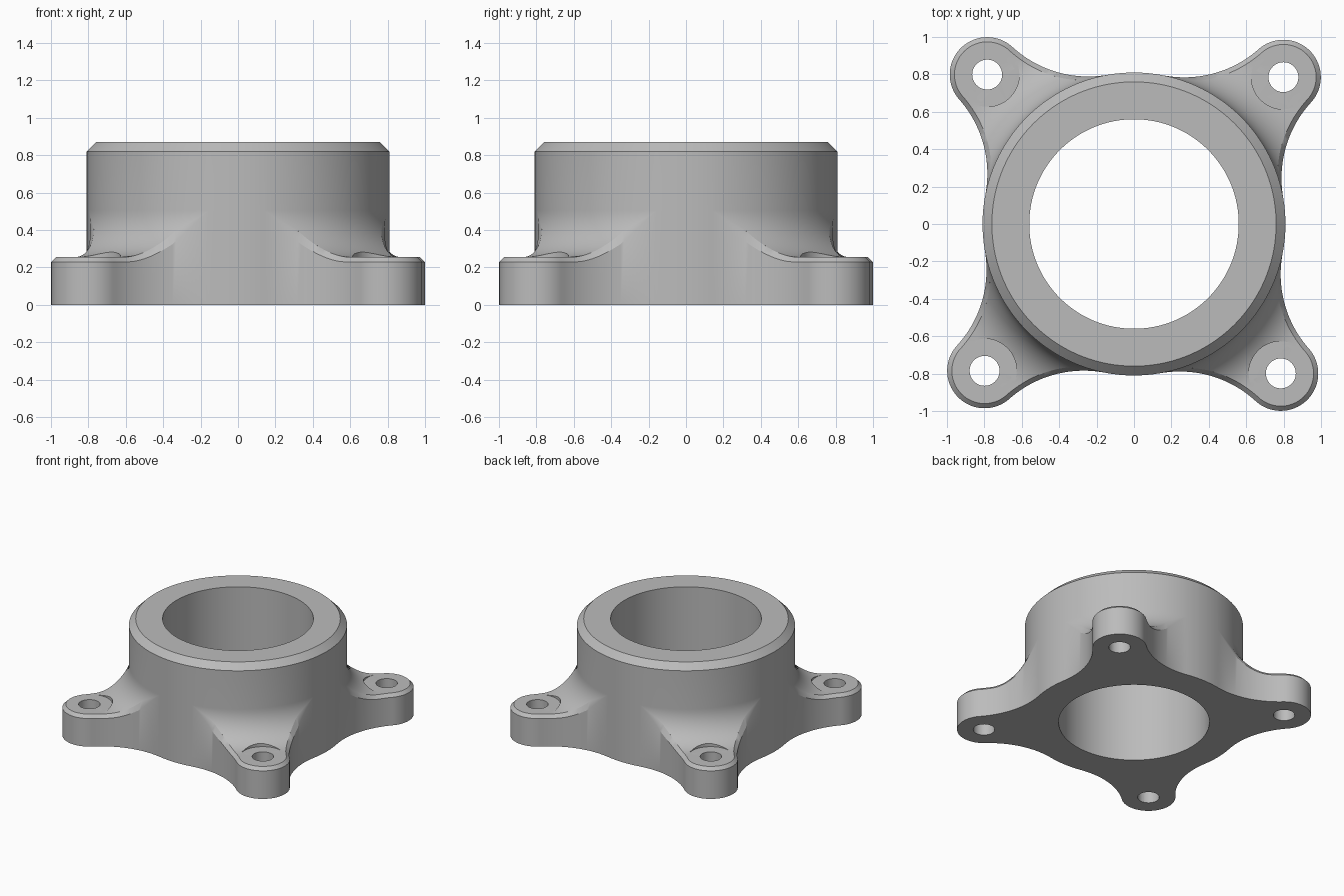
import bpy, bmesh, math
from mathutils import Vector

if "Cube" in bpy.data.objects:
    bpy.data.objects.remove(bpy.data.objects["Cube"])

# Main dimensions
RING, BORE, HEIGHT, RIM = 0.81, 0.56, 0.87, 0.05
EAR_DIST, EAR_R, EAR_TOP = 1.12, 0.2, 0.255
NECK_R, ROOT_R, EDGE = 0.6, 0.25, 0.025
TURN = math.radians(44.5)
QUARTER = math.pi / 2

mat = bpy.data.materials.new("plain_grey")
grey = (0.5, 0.5, 0.5, 1)
mat.diffuse_color = grey
mat.use_nodes = True
mat.node_tree.nodes["Principled BSDF"].inputs["Base Color"].default_value = grey


def polar(r, a):
    return Vector((r * math.cos(a), r * math.sin(a)))


def root_height(r):
    """Height of the fillet between ring and ears at radius r."""
    dx = min(max(RING + ROOT_R - r, 0), ROOT_R)
    return EAR_TOP + ROOT_R - math.sqrt(ROOT_R ** 2 - dx ** 2)


def ear_outline():
    """One quarter of the outline: (point, outward normal, ring angle)."""
    reach = RING + NECK_R
    phi = math.acos((reach ** 2 + EAR_DIST ** 2 - (EAR_R + NECK_R) ** 2) / (2 * reach * EAR_DIST))
    neck = polar(reach, phi)
    ear = Vector((EAR_DIST, 0))
    head = math.atan2(neck.y, neck.x - EAR_DIST)
    start, end = math.pi + phi, math.pi + head
    flank = []
    n = 28
    for i in range(n):
        a = start + (end - start) * i / n
        flank.append((neck + polar(NECK_R, a), -polar(1, a), NECK_R * abs(a - start)))
    flank_len = NECK_R * abs(end - start)
    total = 2 * flank_len + 2 * head * EAR_R
    pts = [(Vector((p.x, -p.y)), Vector((m.x, -m.y)), s) for p, m, s in flank]
    for i in range(41):
        a = -head + 2 * head * i / 40
        pts.append((ear + polar(EAR_R, a), polar(1, a), flank_len + EAR_R * (a + head)))
    pts += [(p, m, total - s) for p, m, s in reversed(flank)]
    out = [(p, m, -phi + 2 * phi * s / total) for p, m, s in pts]
    # Plain ring wall between neighbouring ears
    gap = QUARTER - 2 * phi
    for i in range(1, 8):
        a = phi + gap * i / 8
        out.append((polar(RING, a), polar(1, a), a))
    return out


def column(p, normal, a):
    """Closed cross-section from the bore, around the outside, to the top."""
    d = min(EDGE, max(p.length - RING, 0) * 0.5)
    q = polar(RING, a)
    inner = p - normal * d
    pts = [(polar(BORE, a), 0), (p, 0), (p, root_height(p.length) - d)]
    steps = 16
    for i in range(steps + 1):
        w = 1 - (1 - i / steps) ** 2
        v = inner.lerp(q, w)
        pts.append((v, root_height(v.length)))
    pts += [(q, HEIGHT - RIM), (polar(RING - RIM, a), HEIGHT), (polar(BORE, a), HEIGHT)]
    return [Vector((v.x, v.y, z)) for v, z in pts]


def finish(bm, name):
    bmesh.ops.recalc_face_normals(bm, faces=bm.faces)
    mesh = bpy.data.meshes.new(name)
    bm.to_mesh(mesh)
    bm.free()
    mesh.materials.append(mat)
    obj = bpy.data.objects.new(name, mesh)
    bpy.context.collection.objects.link(obj)
    return obj


# Flanged ring body
bm = bmesh.new()
quarter = ear_outline()
columns = []
for k in range(4):
    spin = TURN + k * QUARTER
    for p, normal, a in quarter:
        col = []
        for v in column(p, normal, a):
            xy = polar(v.xy.length, math.atan2(v.y, v.x) + spin)
            col.append(bm.verts.new((xy.x, xy.y, v.z)))
        columns.append(col)
rows = len(columns[0])
for i, col in enumerate(columns):
    nxt = columns[(i + 1) % len(columns)]
    for j in range(rows):
        m = (j + 1) % rows
        bm.faces.new((col[j], nxt[j], nxt[m], col[m]))
bmesh.ops.remove_doubles(bm, verts=bm.verts, dist=1e-5)
body = finish(bm, "flanged_ring")


def ear_cutter(name, radius, low, high):
    """Four upright cylinders, one at each ear."""
    bm = bmesh.new()
    for k in range(4):
        c = polar(EAR_DIST, TURN + k * QUARTER)
        made = bmesh.ops.create_cone(bm, cap_ends=True, segments=48, radius1=radius,
                                     radius2=radius, depth=high - low)
        bmesh.ops.translate(bm, verts=made["verts"], vec=(c.x, c.y, (low + high) / 2))
    cutter = finish(bm, name)
    mod = body.modifiers.new(name, "BOOLEAN")
    mod.operation = "DIFFERENCE"
    mod.solver = "EXACT"
    mod.object = cutter
    cutter.hide_render = True
    return cutter


# Flat bolt seats and bolt holes
cutters = [ear_cutter("bolt_seat_cutter", 0.172, EAR_TOP + 0.0004, 0.7),
           ear_cutter("bolt_hole_cutter", 0.08, -0.2, 0.6)]
bpy.ops.object.select_all(action="DESELECT")
body.select_set(True)
bpy.context.view_layer.objects.active = body
for mod in list(body.modifiers):
    bpy.ops.object.modifier_apply(modifier=mod.name)
for c in cutters:
    bpy.data.objects.remove(c)
bpy.ops.object.shade_smooth_by_angle(angle=math.radians(30))
